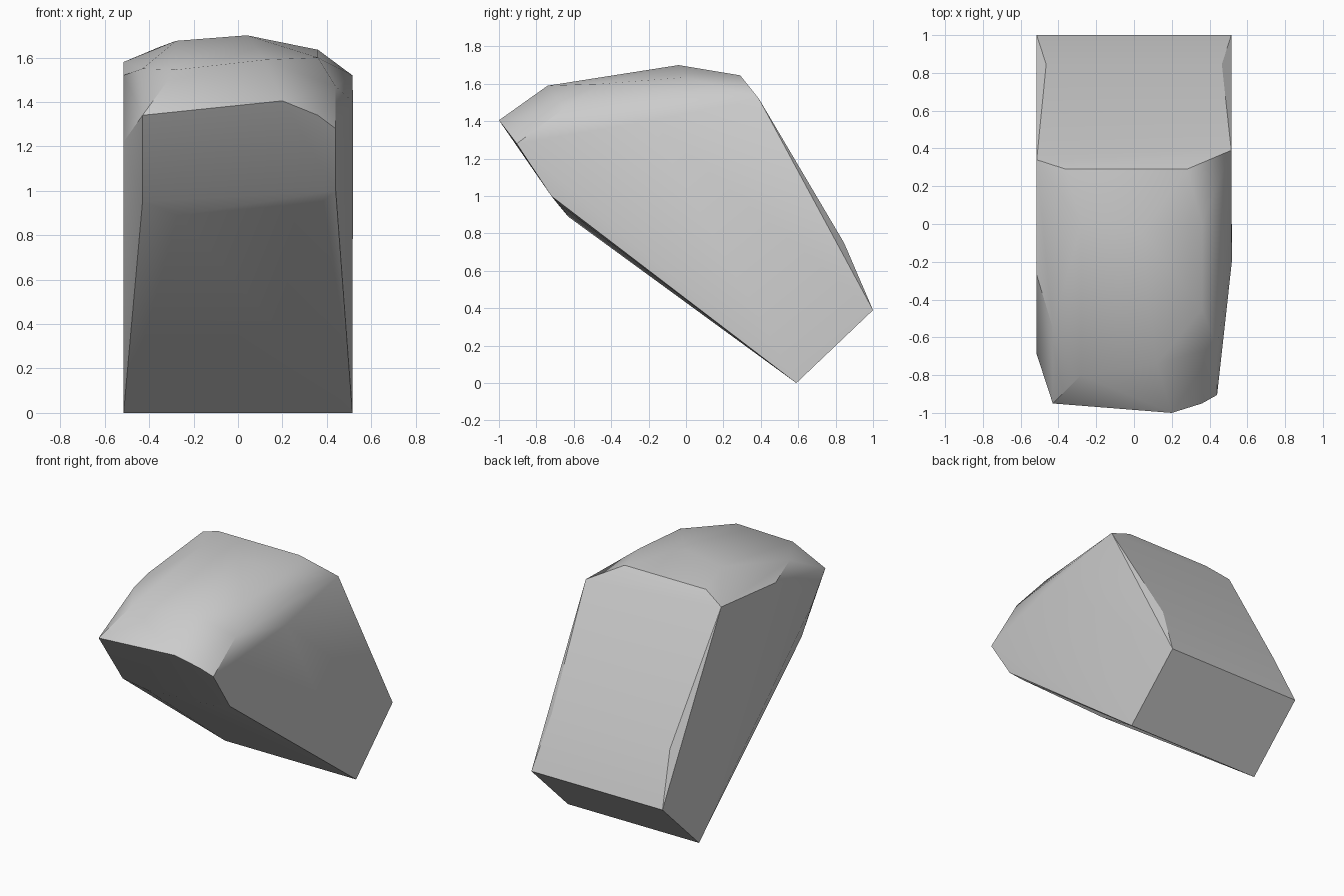
import bpy
import bmesh
from math import radians

# Remove the default cube
default_cube = bpy.data.objects.get("Cube")
if default_cube:
    bpy.data.objects.remove(default_cube, do_unlink=True)

# Plain stone grey
stone = bpy.data.materials.new("stone_grey")
stone.use_nodes = True
grey = (0.6, 0.6, 0.6, 1)
stone.diffuse_color = grey
stone.node_tree.nodes["Principled BSDF"].inputs["Base Color"].default_value = grey


def mirrored(corners):
    """Return the corners together with their copies across the x axis."""
    return [(side * x, y, z) for x, y, z in corners for side in (-1, 1)]


# Straight lower end and the chipped back face
base_corners = mirrored([(.515, .59, 0), (.515, 1, .39), (.465, .845, .75)])

# Ridge where the back face meets the rounded top
back_ridge = [(-.515, .34, 1.58), (-.36, .29, 1.645),
              (.28, .29, 1.645), (.515, .39, 1.52)]

# Rounded top, from the crown forward
crown = [(-.28, 0, 1.675), (.04, -.04, 1.7), (.36, 0, 1.635),
         (.36, -.45, 1.6), (.12, -.74, 1.59), (-.28, -.8, 1.545)]

# Worn shoulders on both sides
shoulders = [(-.515, -.27, 1.52), (-.43, -.55, 1.55), (-.515, -.69, 1.22),
             (.44, -.65, 1.47), (.518, -.2, 1.4)]

# Front lip and the bend below it
front_lip = [(-.43, -.95, 1.34), (.2, -1, 1.405),
             (.36, -.95, 1.34), (.44, -.905, 1.28)]
front_bend = [(-.43, -.68, .95), (-.27, -.63, .89),
              (.38, -.67, .95), (.44, -.72, 1)]

# Wrap the corner groups in one solid block
bm = bmesh.new()
for group in (base_corners, back_ridge, crown, shoulders, front_lip, front_bend):
    for corner in group:
        bm.verts.new(corner)
hull = bmesh.ops.convex_hull(bm, input=bm.verts[:])
unused = {v for v in hull["geom_interior"] + hull["geom_unused"]
          if isinstance(v, bmesh.types.BMVert)}
bmesh.ops.delete(bm, geom=list(unused), context="VERTS")
bmesh.ops.dissolve_limit(bm, angle_limit=radians(1),
                         verts=bm.verts[:], edges=bm.edges[:])
bmesh.ops.recalc_face_normals(bm, faces=bm.faces[:])

mesh = bpy.data.meshes.new("leaning_rock")
bm.to_mesh(mesh)
bm.free()
mesh.materials.append(stone)
rock = bpy.data.objects.new("leaning_rock", mesh)
bpy.context.collection.objects.link(rock)

# Soft top with crisp block edges
bpy.ops.object.select_all(action="DESELECT")
rock.select_set(True)
bpy.context.view_layer.objects.active = rock
bpy.ops.object.shade_smooth_by_angle(angle=radians(30))
